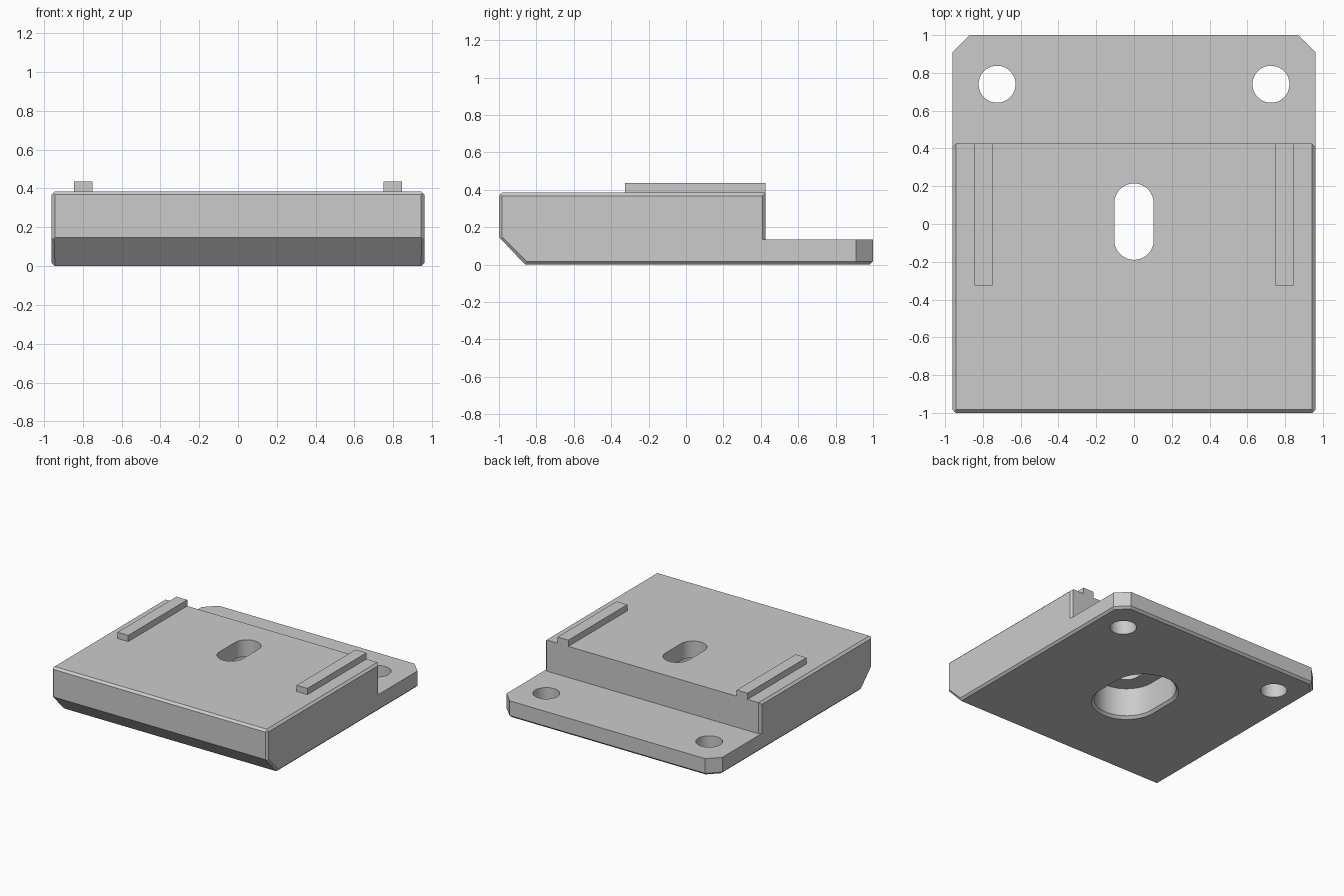
import bpy
import bmesh
from math import pi, cos, sin, radians
from mathutils import Vector

cube = bpy.data.objects.get("Cube")
if cube:
    bpy.data.objects.remove(cube, do_unlink=True)

W, TOP, STEP_Y, STEP_Z, C = 0.96, 0.385, 0.425, 0.135, 0.017

grey = bpy.data.materials.new("plain grey")
grey.use_nodes = True
grey.diffuse_color = (0.6, 0.6, 0.6, 1)
grey.node_tree.nodes["Principled BSDF"].inputs["Base Color"].default_value = (0.6, 0.6, 0.6, 1)


def finish(name, bm):
    bmesh.ops.recalc_face_normals(bm, faces=bm.faces)
    mesh = bpy.data.meshes.new(name)
    bm.to_mesh(mesh)
    bm.free()
    obj = bpy.data.objects.new(name, mesh)
    bpy.context.collection.objects.link(obj)
    mesh.materials.append(grey)
    return obj


def box(lo, hi):
    bm = bmesh.new()
    bmesh.ops.create_cube(bm, size=1)
    lo, hi = Vector(lo), Vector(hi)
    for v in bm.verts:
        v.co = (lo + hi) / 2 + v.co * (hi - lo)
    return bm


def loft(name, loops):
    """Solid through a stack of matching closed loops."""
    bm = bmesh.new()
    rings = [[bm.verts.new(p) for p in loop] for loop in loops]
    n = len(rings[0])
    for a, b in zip(rings, rings[1:]):
        for i in range(n):
            j = (i + 1) % n
            bm.faces.new((a[i], a[j], b[j], b[i]))
    bm.faces.new(rings[0])
    bm.faces.new(rings[-1])
    return finish(name, bm)


def slot_loop(x, y, r, half, z, n=48):
    """Circle stretched along y into a rounded slot."""
    pts = []
    for i in range(n):
        a = 2 * pi * (i + 0.5) / n
        pts.append((x + r * cos(a), y + (half if a < pi else -half) + r * sin(a), z))
    return pts


def combine(target, tool, operation):
    mod = target.modifiers.new(tool.name, "BOOLEAN")
    mod.operation = operation
    mod.solver = "EXACT"
    mod.object = tool
    bpy.context.view_layer.objects.active = target
    bpy.ops.object.modifier_apply(modifier=mod.name)
    bpy.data.objects.remove(tool, do_unlink=True)


# Body: a box trimmed by chamfer planes (point on plane, outward normal)
bm = box((-W, -1, 0), (W, 1, TOP))
planes = [((0, -1, 0.147), (0, -0.147, -0.14)),
          ((0, -1, TOP - C), (0, -1, 1)),
          ((0, 1, C), (0, 1, -1))]
for s in (-1, 1):
    planes += [((s * W, 0, C), (s, 0, -1)),
               ((s * W, 0, TOP - C), (s, 0, 1)),
               ((s * W, C - 1, 0), (s, -1, 0)),
               ((s * W, 0.91, 0), (s, 1, 0)),
               ((s * W, 0.91, C), (s, 1, -1.414)),
               ((s * (W - C), -0.86, 0), (s, -0.7, -0.7))]
for co, no in planes:
    cut = bmesh.ops.bisect_plane(bm, geom=bm.verts[:] + bm.edges[:] + bm.faces[:],
                                 plane_co=co, plane_no=no, clear_outer=True)
    edges = [e for e in cut["geom_cut"] if isinstance(e, bmesh.types.BMEdge) and e.is_boundary]
    if edges:
        bmesh.ops.contextual_create(bm, geom=edges)
body = finish("mounting_plate", bm)

# Rear step, with chamfered upright corners on the raised block
e = 0.1
plan = [(W + e, STEP_Y - C - e), (W + e, 1.5), (-W - e, 1.5), (-W - e, STEP_Y - C - e),
        (C - W, STEP_Y), (W - C, STEP_Y)]
combine(body, loft("step_cutter", [[(x, y, z) for x, y in plan] for z in (STEP_Z, 1)]), "DIFFERENCE")

# Screw holes through the rear flange
for s in (-1, 1):
    combine(body, loft("hole_cutter", [slot_loop(s * 0.725, 0.74, 0.098, 0, z)
                                       for z in (-0.2, 0.3)]), "DIFFERENCE")

# Central slot with a wider chamfered recess underneath
mid, half = 0.0125, 0.098
combine(body, loft("slot_cutter", [slot_loop(0, mid, 0.104, half, z) for z in (-0.2, 0.6)]), "DIFFERENCE")
combine(body, loft("recess_cutter", [slot_loop(0, mid, r, half, z) for r, z in
                                     ((0.28, -0.02), (0.24, 0.02), (0.24, 0.25))]), "DIFFERENCE")

# Guide rails on top, flush with the rear of the block
for s in (-1, 1):
    x = s * 0.797
    rail = finish("guide_rail", box((x - 0.048, -0.325, TOP - 0.03), (x + 0.048, STEP_Y, 0.435)))
    combine(body, rail, "UNION")

# Merge coplanar faces, then shade with sharp edges kept
bm = bmesh.new()
bm.from_mesh(body.data)
bmesh.ops.remove_doubles(bm, verts=bm.verts, dist=0.0001)
bmesh.ops.dissolve_limit(bm, angle_limit=radians(0.5), verts=bm.verts, edges=bm.edges)
bm.to_mesh(body.data)
bm.free()
bpy.ops.object.select_all(action="DESELECT")
body.select_set(True)
bpy.context.view_layer.objects.active = body
bpy.ops.object.shade_smooth_by_angle(angle=radians(25))
